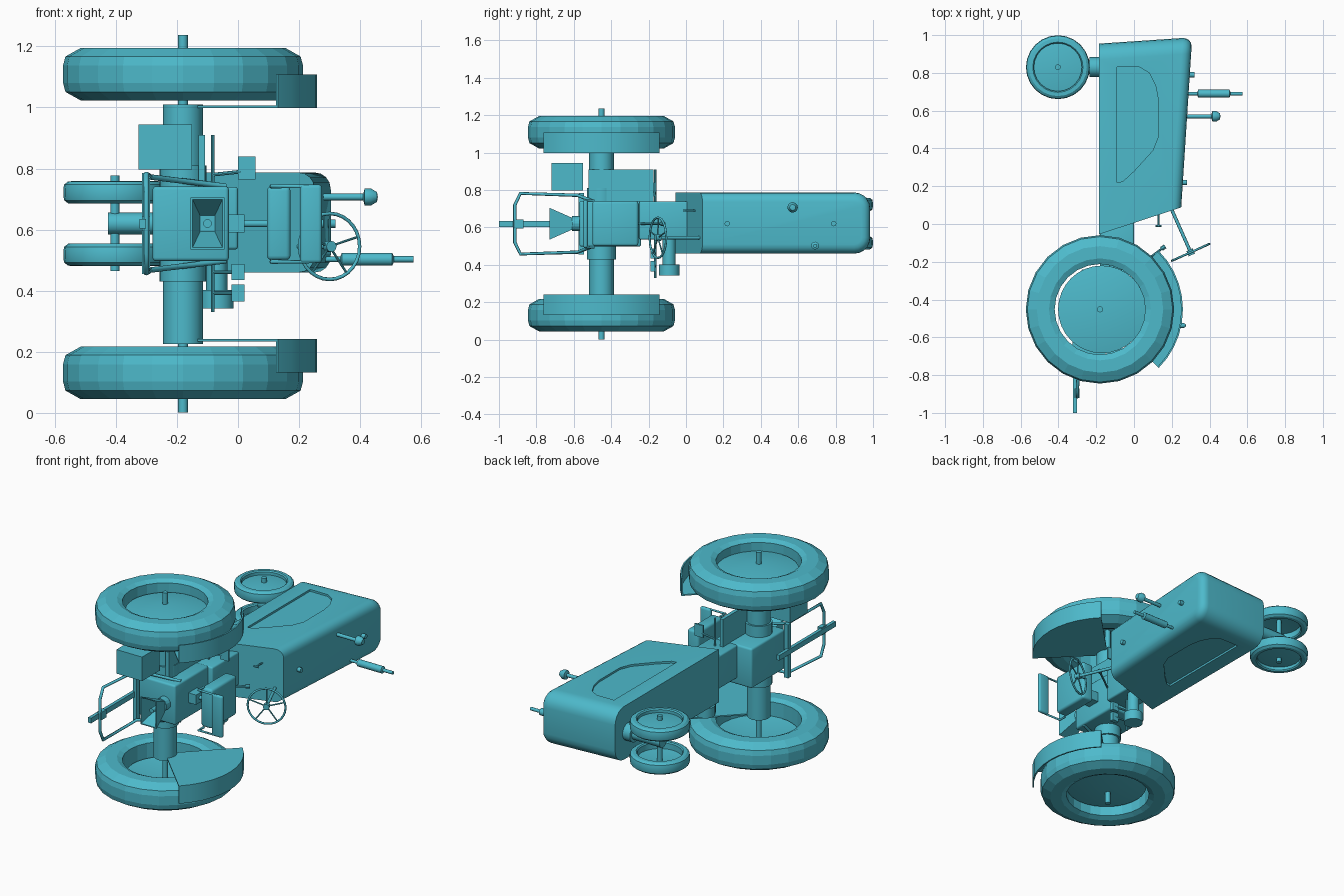
import bpy, bmesh, math
from mathutils import Vector

if "Cube" in bpy.data.objects:
    bpy.data.objects.remove(bpy.data.objects["Cube"])

# The tractor lies on its side: +x is its top, +y its nose, z its width
MID = 0.62
teal = bpy.data.materials.new("teal")
teal.diffuse_color = (0.075, 0.49, 0.60, 1)
teal.use_nodes = True
teal.node_tree.nodes["Principled BSDF"].inputs["Base Color"].default_value = teal.diffuse_color


def smooth_object(ob):
    bpy.ops.object.select_all(action='DESELECT')
    ob.select_set(True)
    bpy.context.view_layer.objects.active = ob
    bpy.ops.object.shade_smooth_by_angle(angle=math.radians(32))


def finish(name, bm, smooth=False):
    bmesh.ops.recalc_face_normals(bm, faces=bm.faces[:])
    me = bpy.data.meshes.new(name)
    bm.to_mesh(me)
    bm.free()
    me.materials.append(teal)
    ob = bpy.data.objects.new(name, me)
    bpy.context.collection.objects.link(ob)
    if smooth:
        smooth_object(ob)
    return ob


def box(name, x, y, z, bevel=0.0):
    bm = bmesh.new()
    bmesh.ops.create_cube(bm, size=1)
    for v in bm.verts:
        for i, r in enumerate((x, y, z)):
            v.co[i] = r[0] if v.co[i] < 0 else r[1]
    if bevel:
        bmesh.ops.bevel(bm, geom=bm.edges[:], offset=bevel, segments=3, profile=0.5, affect='EDGES')
    return finish(name, bm, bevel > 0)


def lathe(name, profile, origin, axis=(0, 0, 1), n=24, closed=False, smooth=False):
    """Spin (radius, distance along axis) points around an axis."""
    bm = bmesh.new()
    rot = Vector((0, 0, 1)).rotation_difference(Vector(axis)).to_matrix()
    rings = []
    for r, h in profile:
        if r == 0:
            rings.append([bm.verts.new(Vector(origin) + rot @ Vector((0, 0, h)))] * n)
        else:
            rings.append([bm.verts.new(Vector(origin) + rot @ Vector(
                (r * math.cos(t * math.tau / n), r * math.sin(t * math.tau / n), h))) for t in range(n)])
    pairs = list(zip(rings, rings[1:])) + ([(rings[-1], rings[0])] if closed else [])
    for a, b in pairs:
        for i in range(n):
            j = (i + 1) % n
            bm.faces.new(list(dict.fromkeys((a[i], a[j], b[j], b[i]))))
    return finish(name, bm, smooth)


def rod(name, a, b, r, n=12):
    d = Vector(b) - Vector(a)
    return lathe(name, [(0, 0), (r, 0), (r, d.length), (0, d.length)], a, d.normalized(), n, smooth=True)


def prism_bm(pts, z0, z1):
    bm = bmesh.new()
    f = bm.faces.new([bm.verts.new((x, y, z0)) for x, y in pts])
    ext = bmesh.ops.extrude_face_region(bm, geom=[f])
    bmesh.ops.translate(bm, vec=(0, 0, z1 - z0),
                        verts=[v for v in ext["geom"] if isinstance(v, bmesh.types.BMVert)])
    bmesh.ops.recalc_face_normals(bm, faces=bm.faces[:])
    return bm


def bar_path(name, pts, r, cyclic=False):
    cu = bpy.data.curves.new(name, 'CURVE')
    cu.dimensions = '3D'
    cu.bevel_depth = r
    cu.bevel_resolution = 2
    cu.use_fill_caps = True
    sp = cu.splines.new('POLY')
    sp.points.add(len(pts) - 1)
    for p, c in zip(sp.points, pts):
        p.co = (*c, 1)
    sp.use_cyclic_u = cyclic
    cu.materials.append(teal)
    ob = bpy.data.objects.new(name, cu)
    bpy.context.collection.objects.link(ob)
    return ob


# Hood: side profile, widely rounded at the nose corners, then along the top
bm = prism_bm([(-.185, -.055), (-.185, .955), (.308, .988), (.25, .088)], .46, .787)
nose = [e for e in bm.edges if all(v.co.y > .9 for v in e.verts)
        and abs(e.verts[0].co.z - e.verts[1].co.z) < .01]
bmesh.ops.bevel(bm, geom=nose, offset=.085, segments=5, profile=0.5, affect='EDGES')
on_top = lambda f: f.normal.x > .9
edges = [e for e in bm.edges if sum(on_top(f) for f in e.link_faces) == 1
         and not all(v.co.y < .2 for v in e.verts)]
bmesh.ops.bevel(bm, geom=edges, offset=.05, segments=4, profile=0.5, affect='EDGES')
hood = finish("hood", bm)

# Recessed side panels cut into the hood
panel = [(-.09, .83), (.03, .83), (.08, .80), (.115, .73), (.128, .66), (.128, .46),
         (.10, .39), (.0, .28), (-.06, .225), (-.09, .22)]
for z0, z1 in ((.775, .85), (.40, .472)):
    cutter = finish("panel_cutter", prism_bm(panel, z0, z1))
    cutter.hide_render = True
    mod = hood.modifiers.new("panel", 'BOOLEAN')
    mod.operation = 'DIFFERENCE'
    mod.solver = 'EXACT'
    mod.object = cutter
    bpy.context.view_layer.objects.active = hood
    bpy.ops.object.modifier_apply(modifier=mod.name)
    bpy.data.objects.remove(cutter)
smooth_object(hood)

# Chassis
box("rear_transmission", (-.28, -.03), (-.57, -.24), (.497, .742), .012)
box("front_transmission", (-.18, 0), (-.25, .06), (.535, .74), .01)
AX, AY = -.18, -.452
rod("axle_housing", (AX, AY, .225), (AX, AY, 1.01), .066, 16)
for s in (-1, 1):
    rod("axle_collar", (AX, AY, MID + s * .12), (AX, AY, MID + s * .19), .077, 20)
rod("rear_axle", (AX, AY, .002), (AX, AY, 1.237), .016)

# Rear wheels, dished discs and fenders
tyre = [(.24, -.072), (.27, -.086), (.335, -.086), (.385, -.058), (.393, -.028),
        (.393, .028), (.385, .058), (.335, .086), (.27, .086), (.24, .072)]
for s in (-1, 1):
    lathe("rear_tyre", tyre, (AX, AY, MID + s * .489), n=24, closed=True)
    lathe("rear_wheel_disc", [(0, .06), (.232, .02), (.232, .013), (0, .053)],
          (AX + .01, AY, MID + s * .489), (0, 0, s), 32, smooth=True)
    arc = [math.radians(a) for a in range(-45, 46, 9)]
    rim = lambda r: [(AX + r * math.cos(a), AY + r * math.sin(a)) for a in arc]
    z = sorted((MID + s * .378, MID + s * .386))
    finish("fender_side", prism_bm([(AX, AY)] + rim(.43), *z))
    z = sorted((MID + s * .378, MID + s * .488))
    finish("fender_top", prism_bm(rim(.439) + rim(.43)[::-1], *z), True)

# Narrow pair of front wheels on one spindle
FX, FY = -.403, .83
small = [(.127, -.03), (.133, -.037), (.153, -.036), (.166, -.026), (.169, -.012),
         (.169, .012), (.166, .026), (.153, .036), (.133, .037), (.127, .03)]
for s in (-1, 1):
    lathe("front_tyre", small, (FX, FY, MID + s * .102), n=24, closed=True, smooth=True)
    lathe("front_wheel_disc", [(0, .03), (.127, .012), (.127, .006), (0, .024)],
          (FX, FY, MID + s * .102), (0, 0, s), 24, smooth=True)
rod("front_axle", (FX, FY, .465), (FX, FY, .777), .015)
rod("front_spindle", (-.425, FY, MID), (-.15, FY, MID), .036)
rod("spindle_flange", (-.235, FY, MID), (-.18, FY, MID), .053, 16)

# Exhaust, air intake and caps on the hood
lathe("exhaust", [(0, 0), (.009, 0), (.009, .09), (.021, .095), (.021, .26), (.01, .265),
                  (.01, .33), (0, .33)], (.245, .69, .503), (1, 0, 0), 12, smooth=True)
lathe("air_intake", [(0, 0), (.011, 0), (.011, .16), (.028, .165), (.028, .185), (.016, .205),
                     (0, .208)], (.25, .57, .707), (1, 0, 0), 12, smooth=True)
for x, y in ((.29, .79), (.25, .22)):
    rod("hood_cap", (x, y, MID), (x + .03, y, MID), .014)
rod("throttle_lever", (.13, .06, .69), (.13, -.015, .69), .005, 8)
rod("throttle_knob", (.115, -.01, .69), (.145, -.01, .69), .006, 8)

# Steering wheel: rim, spokes, hub and column
C = Vector((.30, -.15, .545))
U, W = Vector((.91, .41, 0)), Vector((0, 0, 1))
on_rim = lambda a: C + .108 * (U * math.cos(a) + W * math.sin(a))
bar_path("steering_rim", [on_rim(i * math.tau / 28) for i in range(28)], .006, True)
for i in range(5):
    rod("steering_spoke", C, on_rim(i * math.tau / 5 + .3), .004, 8)
N = Vector((.41, -.91, 0))
rod("steering_hub", C - N * .015, C + N * .015, .018)
rod("steering_column", C, (.18, .12, .545), .009)

# Seat: pan, backrest pad on a tube loop, post
box("seat_pan", (.095, .172), (-.50, -.255), (.50, .742), .015)
box("seat_back", (.203, .275), (-.55, -.525), (.49, .748), .012)
bar_path("seat_tube", [(.11, -.49, .495), (.11, -.54, .495), (.25, -.54, .495), (.25, -.54, .742),
                       (.11, -.54, .742), (.11, -.49, .742)], .007)
rod("seat_post", (-.05, -.40, MID), (.1, -.40, MID), .012)
box("seat_bracket", (-.035, .022), (-.44, -.36), (.59, .65))

# Controls, pedals, belt pulley
rod("gear_lever", (-.04, -.27, MID), (.155, -.125, MID), .006, 8)
rod("gear_knob", (.145, -.132, MID), (.165, -.118, MID), .012, 8)
rod("pedal_shaft", (-.083, -.165, .33), (-.083, -.165, .91), .006, 8)
box("right_pedal", (.0, .058), (-.175, -.165), (.765, .84))
rod("right_pedal_arm", (-.083, -.165, .78), (.01, -.17, .79), .006, 8)
for z0, z1 in ((.435, .487), (.365, .42)):
    box("left_pedal", (-.022, .022), (-.19, -.165), (z0, z1))
    rod("left_pedal_arm", (-.083, -.165, (z0 + z1) / 2), (0, -.17, (z0 + z1) / 2), .006, 8)
rod("pulley_shaft", (-.07, -.09, .39), (-.07, -.09, .56), .035)
rod("belt_pulley", (-.07, -.09, .342), (-.07, -.09, .402), .055, 20)

# Foot platform and tool box
box("platform", (-.13, -.108), (-.52, -.175), (.73, .91))
box("tool_box", (-.325, -.15), (-.72, -.55), (.797, .945))

# Power take-off: flange, shaft and flared shield open to the rear
lathe("shaft_flange", [(0, 0), (.04, 0), (.04, .045), (0, .045)], (-.10, -.565, MID), (0, -1, 0), 16)
rod("drive_shaft", (-.10, -.56, MID), (-.10, -.70, MID), .014)
bm = bmesh.new()
rings = [[bm.verts.new((-.10 + i * hx, y, MID + j * hz)) for i, j in ((-1, -1), (1, -1), (1, 1), (-1, 1))]
         for hx, hz, y in ((.03, .032, -.61), (.055, .085, -.73), (.049, .079, -.73), (.024, .026, -.615))]
for a, b in zip(rings, rings[1:]):
    for k in range(4):
        bm.faces.new((a[k], a[(k + 1) % 4], b[(k + 1) % 4], b[k]))
finish("shaft_shield", bm)

# Rear hitch: drawbar, cross plate and looped frame
box("drawbar", (-.322, -.302), (-1.0, -.45), (.603, .635))
box("drawbar_clamp", (-.315, -.288), (-.92, -.87), (.595, .643))
box("hitch_plate", (-.315, -.288), (-.575, -.545), (.455, .785))
half = [(-.04, -.50, .122), (-.285, -.58, .152), (-.30, -.885, .162), (-.30, -.915, .10)]
loop = [(x, y, MID + z) for x, y, z in half] + [(x, y, MID - z) for x, y, z in half[::-1]]
bar_path("hitch_frame", loop, .009)
